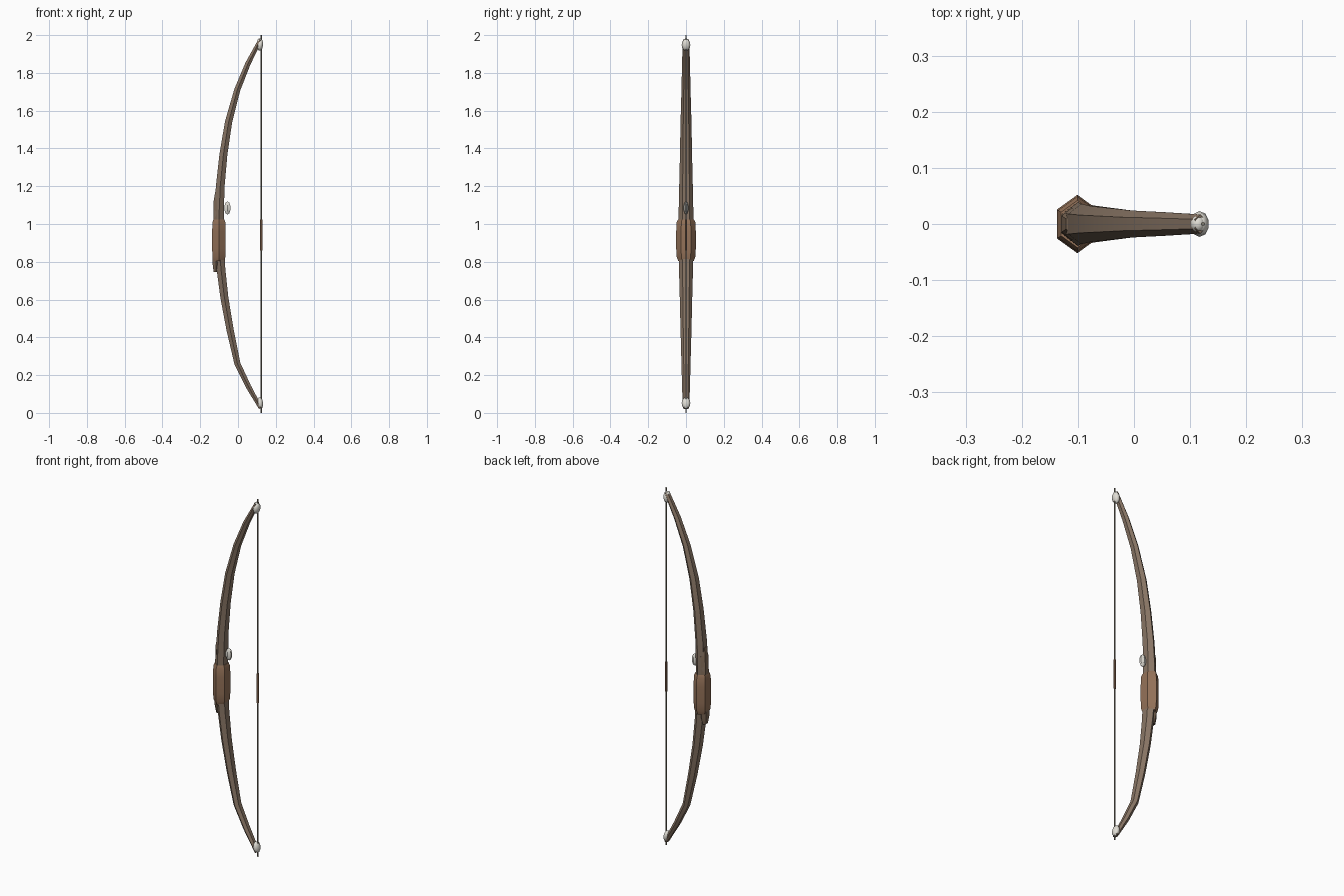
import bpy, bmesh, math
from mathutils import Vector

if "Cube" in bpy.data.objects:
    bpy.data.objects.remove(bpy.data.objects["Cube"])


def material(name, rgb):
    m = bpy.data.materials.new(name)
    m.diffuse_color = (*rgb, 1)
    m.use_nodes = True
    m.node_tree.nodes["Principled BSDF"].inputs["Base Color"].default_value = m.diffuse_color
    return m


WOOD = material("wood", (0.25, 0.18, 0.13))
DARK = material("dark_wood", (0.22, 0.15, 0.10))
LEATHER = material("leather", (0.30, 0.17, 0.10))
HORN = material("horn", (0.75, 0.73, 0.67))
CORD = material("cord", (0.22, 0.20, 0.16))


def loft(name, stations, mat, sides=6, smooth=35):
    """Skin rings given as (x, z, half thickness, half width)."""
    bm = bmesh.new()
    rings = []
    for i, (x, z, t, w) in enumerate(stations):
        a, b = stations[max(i - 1, 0)], stations[min(i + 1, len(stations) - 1)]
        d = Vector((b[0] - a[0], 0, b[1] - a[1])).normalized()
        n = Vector((d.z, 0, -d.x))
        k = 1 / math.cos(math.pi / sides)
        ring = []
        for j in range(sides):
            ang = math.pi / 2 + j * math.tau / sides
            p = Vector((x, 0, z)) + n * (t * k * math.cos(ang))
            p.y = w * math.sin(ang)
            ring.append(bm.verts.new(p))
        rings.append(ring)
    for r, s in zip(rings, rings[1:]):
        for j in range(sides):
            bm.faces.new((r[j], r[(j + 1) % sides], s[(j + 1) % sides], s[j]))
    bm.faces.new(rings[0])
    bm.faces.new(rings[-1])
    bmesh.ops.recalc_face_normals(bm, faces=bm.faces)
    return finish(name, bm, mat, smooth)


def finish(name, bm, mat, smooth=35):
    me = bpy.data.meshes.new(name)
    bm.to_mesh(me)
    bm.free()
    me.materials.append(mat)
    ob = bpy.data.objects.new(name, me)
    bpy.context.collection.objects.link(ob)
    bpy.ops.object.select_all(action='DESELECT')
    ob.select_set(True)
    bpy.context.view_layer.objects.active = ob
    bpy.ops.object.shade_smooth_by_angle(angle=math.radians(smooth))
    return ob


def ellipsoid(name, loc, size, mat, tilt=0, seg=10, rings=6):
    bm = bmesh.new()
    bmesh.ops.create_uvsphere(bm, u_segments=seg, v_segments=rings, radius=1)
    ob = finish(name, bm, mat, 50)
    ob.location, ob.scale, ob.rotation_euler = loc, size, (0, tilt, 0)
    return ob


# Curved wooden stave, bottom tip to top tip
loft("stave", [
    (0.120, 0.025, 0.010, 0.017), (0.055, 0.140, 0.014, 0.021),
    (-0.003, 0.260, 0.016, 0.024), (-0.042, 0.440, 0.019, 0.029),
    (-0.072, 0.610, 0.021, 0.033), (-0.090, 0.760, 0.023, 0.037),
    (-0.100, 0.900, 0.025, 0.041), (-0.100, 1.060, 0.025, 0.039),
    (-0.094, 1.200, 0.023, 0.036), (-0.077, 1.370, 0.021, 0.032),
    (-0.050, 1.540, 0.019, 0.029), (-0.004, 1.710, 0.016, 0.024),
    (0.053, 1.850, 0.014, 0.021), (0.118, 1.975, 0.010, 0.017)], WOOD)

# Stiffening riser along the outer face, under the grip
loft("riser", [
    (-0.117, 0.745, 0.012, 0.018), (-0.116, 0.785, 0.018, 0.029),
    (-0.114, 0.900, 0.019, 0.032), (-0.111, 1.120, 0.018, 0.029),
    (-0.110, 1.170, 0.011, 0.018)], DARK)

# Leather grip with tapered rims
loft("grip", [
    (-0.101, 0.805, 0.028, 0.041), (-0.101, 0.825, 0.034, 0.049),
    (-0.101, 0.870, 0.036, 0.052), (-0.101, 0.960, 0.036, 0.052),
    (-0.101, 1.010, 0.034, 0.049), (-0.101, 1.025, 0.029, 0.042)], LEATHER)

# Arrow rest
ellipsoid("arrow_rest", (-0.056, 0, 1.085), (0.019, 0.013, 0.035), HORN, 0, 6, 5)

# String with centre serving
loft("string", [(0.123, 0, 0.0035, 0.0035), (0.123, 2, 0.0035, 0.0035)], CORD, 6)
loft("serving", [(0.123, 0.86, 0.0055, 0.0055), (0.123, 1.025, 0.0055, 0.0055)], LEATHER, 6)

# Horn nocks, and small knobs where the string loops sit
for name, z, s in (("lower", 0.052, -1), ("upper", 1.948, 1)):
    ellipsoid(name + "_nock", (0.117, 0, z), (0.017, 0.023, 0.031), HORN, s * 0.15)
ellipsoid("upper_nock_knob", (0.114, 0, 1.969), (0.013, 0.015, 0.013), HORN)
